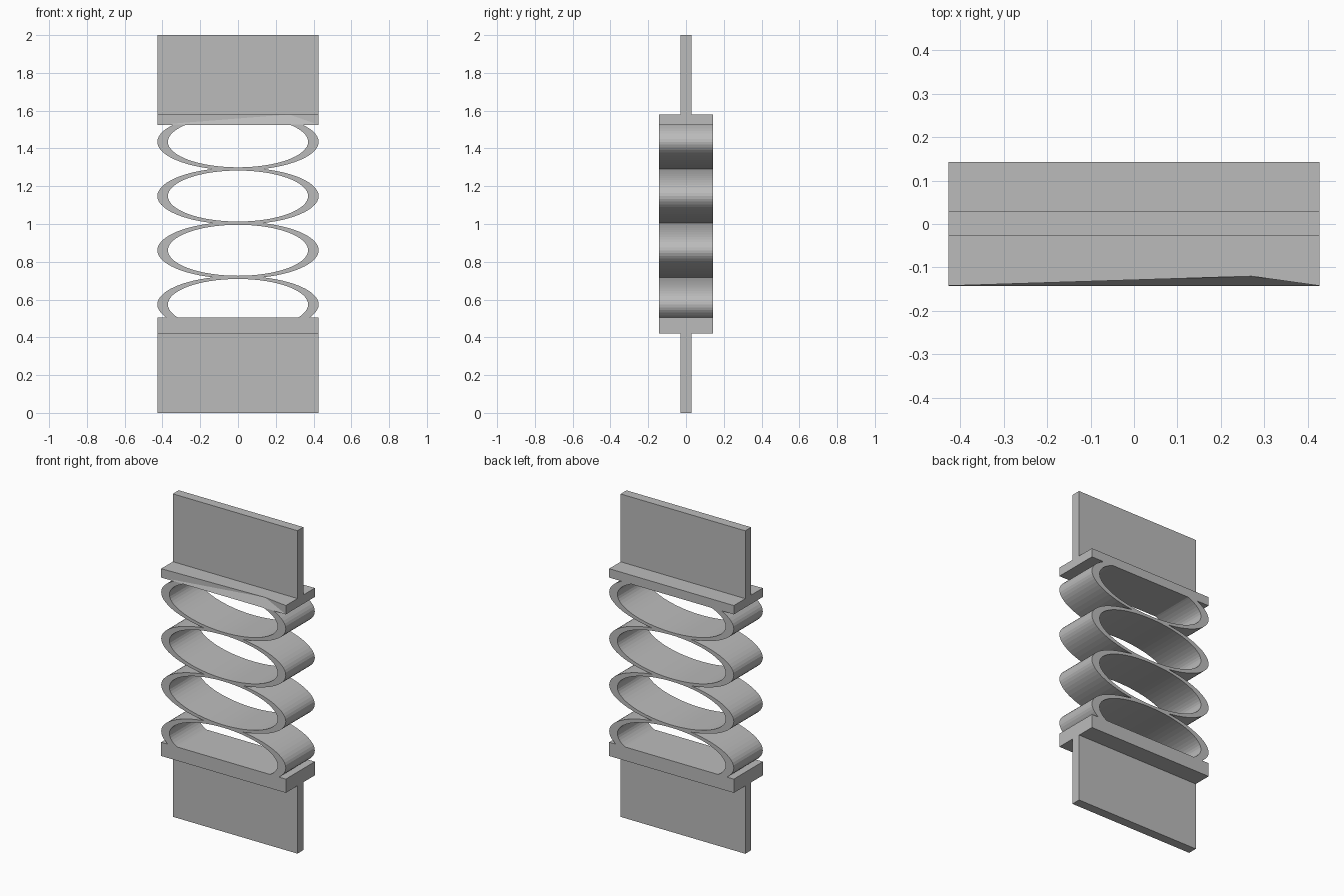
import bpy, bmesh
from math import cos, sin, tau

cube = bpy.data.objects.get("Cube")
if cube:
    bpy.data.objects.remove(cube)

HALF_X, HALF_Y = 0.427, 0.142

grey = bpy.data.materials.new("plain grey")
grey.use_nodes = True
colour = (0.5, 0.5, 0.5, 1)
grey.diffuse_color = colour
grey.node_tree.nodes["Principled BSDF"].inputs["Base Color"].default_value = colour


def finish(bm, name):
    bmesh.ops.recalc_face_normals(bm, faces=bm.faces[:])
    mesh = bpy.data.meshes.new(name)
    bm.to_mesh(mesh)
    bm.free()
    mesh.materials.append(grey)
    obj = bpy.data.objects.new(name, mesh)
    bpy.context.collection.objects.link(obj)


def block(name, y0, y1, z0, z1, dented=False):
    bm = bmesh.new()
    bmesh.ops.create_cube(bm, size=1)
    dent = None
    if dented:
        # Add a point on the upper front edge and fan the front face from it
        edge = next(e for e in bm.edges
                    if all(v.co.y < 0 < v.co.z for v in e.verts))
        low = [v for v in bm.verts if v.co.y < 0 and v.co.z < 0]
        dent = bmesh.utils.edge_split(edge, edge.verts[0], 0.5)[1]
        for v in low:
            face = next(f for f in dent.link_faces if v in f.verts[:])
            bmesh.utils.face_split(face, dent, v)
    for v in bm.verts:
        v.co.x *= 2 * HALF_X
        v.co.y = y1 if v.co.y > 0 else y0
        v.co.z = z1 if v.co.z > 0 else z0
    if dent:
        # Push that point back, leaving a sloped facet
        dent.co = (0.27, y0 + 0.022, z1)
    finish(bm, name)


def ring(name, z, clip=None, up=False):
    # Elliptical band, thick at the sides and thin at top and bottom
    bm = bmesh.new()
    n = 64
    loops = []
    for rx, rz, y in ((HALF_X, 0.151, -HALF_Y), (HALF_X, 0.151, HALF_Y),
                      (0.371, 0.135, HALF_Y), (0.371, 0.135, -HALF_Y)):
        loops.append([bm.verts.new((rx * cos(tau * i / n), y,
                                    z + rz * sin(tau * i / n)))
                      for i in range(n)])
    for k in range(4):
        a, b = loops[k], loops[(k + 1) % 4]
        for i in range(n):
            j = (i + 1) % n
            bm.faces.new((a[i], a[j], b[j], b[i]))
    # Trim the end rings where they sink into a flange
    if clip is not None:
        bmesh.ops.bisect_plane(
            bm, geom=bm.verts[:] + bm.edges[:] + bm.faces[:],
            plane_co=(0, 0, clip), plane_no=(0, 0, 1),
            clear_outer=up, clear_inner=not up)
    finish(bm, name)


# Mounting plates
block("lower_web", -0.028, 0.03, 0, 0.43)
block("upper_web", -0.028, 0.03, 1.57, 2)

# Flanges that hold the spring
block("lower_flange", -HALF_Y, HALF_Y, 0.42, 0.505)
block("upper_flange", -HALF_Y, HALF_Y, 1.525, 1.58, dented=True)

# Stack of elliptical spring rings
ring("spring_ring_bottom", 0.574, 0.504)
ring("spring_ring_lower", 0.861)
ring("spring_ring_upper", 1.148)
ring("spring_ring_top", 1.435, 1.526, up=True)
